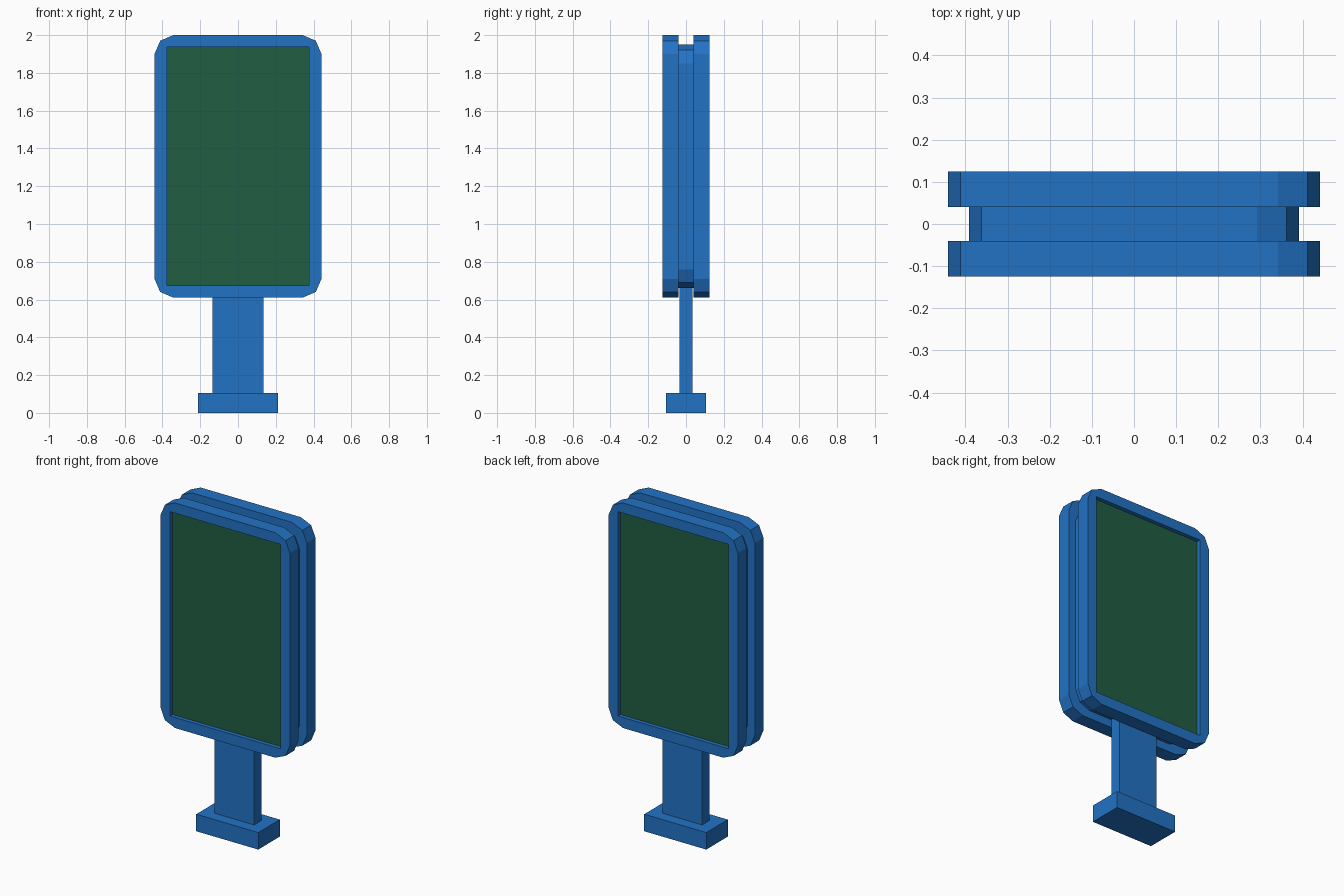
import bpy, bmesh
from mathutils import Matrix

if "Cube" in bpy.data.objects:
    bpy.data.objects.remove(bpy.data.objects["Cube"])


def material(name, rgb):
    m = bpy.data.materials.new(name)
    m.diffuse_color = (*rgb, 1)
    m.use_nodes = True
    m.node_tree.nodes["Principled BSDF"].inputs["Base Color"].default_value = m.diffuse_color
    return m


BLUE = material("blue_paint", (0.016, 0.17, 0.56))
GREEN = material("green_screen", (0.015, 0.11, 0.055))


def finish(name, bm, mat):
    bmesh.ops.remove_doubles(bm, verts=bm.verts, dist=1e-5)
    me = bpy.data.meshes.new(name)
    bm.to_mesh(me)
    bm.free()
    me.materials.append(mat)
    ob = bpy.data.objects.new(name, me)
    bpy.context.collection.objects.link(ob)
    return ob


def outline(hx, z0, z1, cut=0.1, small=0.03):
    """Rectangle whose corners are rounded with two facets."""
    pts = []
    for sx, top in ((1, False), (1, True), (-1, True), (-1, False)):
        z, s = (z1, -1) if top else (z0, 1)
        corner = [(sx * (hx - cut), z), (sx * (hx - small), z + s * small),
                  (sx * hx, z + s * cut)]
        pts += corner if (sx > 0) != top else corner[::-1]
    return pts


def ring(bm, pts, y):
    return [bm.verts.new((x, y, z)) for x, z in pts]


def walls(bm, a, b):
    for i in range(len(a)):
        j = (i + 1) % len(a)
        bm.faces.new((a[i], a[j], b[j], b[i]))


def box(name, hx, hy, z0, z1):
    bm = bmesh.new()
    bmesh.ops.create_cube(bm, size=1, matrix=Matrix.Translation((0, 0, (z0 + z1) / 2))
                          @ Matrix.Diagonal((2 * hx, 2 * hy, z1 - z0, 1)))
    return finish(name, bm, BLUE)


# Base and post
box("base", 0.212, 0.105, 0, 0.105)
box("post", 0.135, 0.035, 0.105, 0.67)

# Recessed middle core between the two display cases
bm = bmesh.new()
core = outline(0.392, 0.66, 1.95)
a, b = ring(bm, core, -0.04), ring(bm, core, 0.04)
walls(bm, a, b)
bm.faces.new(a)
bm.faces.new(b)
bmesh.ops.recalc_face_normals(bm, faces=bm.faces)
finish("core", bm, BLUE)

# Display cases with a sunken screen, front and back
FRONT, FLOOR, BACK = -0.125, -0.1, -0.04
SCREEN = [(0.377, 0.675), (0.377, 1.937), (-0.377, 1.937), (-0.377, 0.675)]
for side, turn in (("front", 0), ("back", 3.14159265)):
    spin = Matrix.Rotation(turn, 3, 'Z')
    bm = bmesh.new()
    pts = outline(0.442, 0.61, 2.0)
    a, b = ring(bm, pts, FRONT), ring(bm, pts, BACK)
    lip, floor = ring(bm, SCREEN, FRONT), ring(bm, SCREEN, FLOOR)
    walls(bm, a, b)
    walls(bm, lip, floor)
    bm.faces.new(b)
    for c in range(4):
        n = (c + 1) % 4
        bm.faces.new((a[3 * c], a[3 * c + 1], lip[c]))
        bm.faces.new((a[3 * c + 1], a[3 * c + 2], lip[c]))
        bm.faces.new((a[3 * c + 2], a[3 * n], lip[n], lip[c]))
    bm.faces.new(floor)
    bmesh.ops.recalc_face_normals(bm, faces=bm.faces)
    bm.faces.ensure_lookup_table()
    # Screen face takes the second material slot
    bm.faces[-1].material_index = 1
    bmesh.ops.rotate(bm, verts=bm.verts, matrix=spin)
    case = finish(side + "_display_case", bm, BLUE)
    case.data.materials.append(GREEN)
